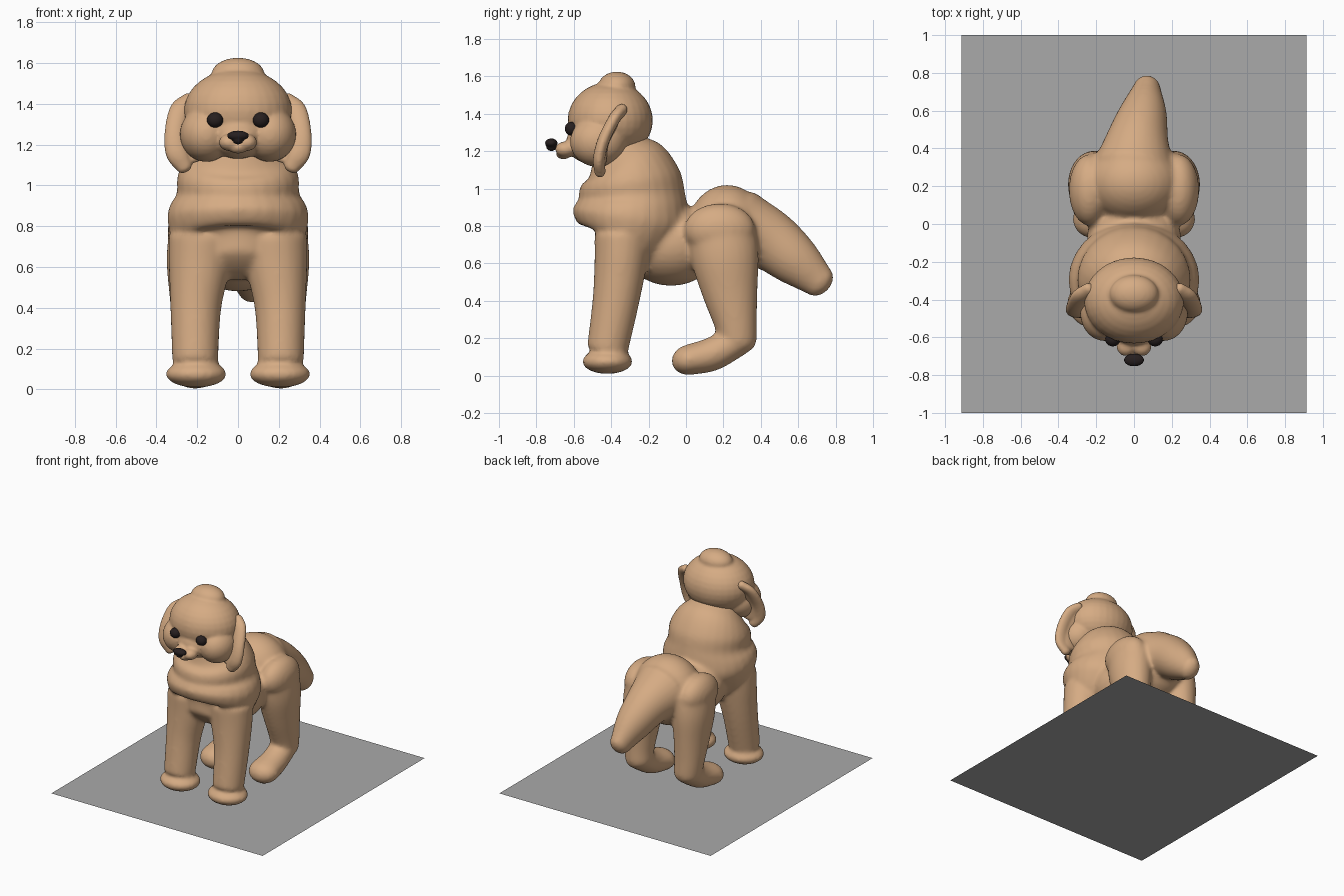
import bpy, bmesh, math
from mathutils import Vector, Matrix

old = bpy.data.objects.get("Cube")
if old:
    bpy.data.objects.remove(old, do_unlink=True)


def material(name, color, rough):
    m = bpy.data.materials.new(name)
    m.use_nodes = True
    m.diffuse_color = (*color, 1)
    bsdf = m.node_tree.nodes["Principled BSDF"]
    bsdf.inputs["Base Color"].default_value = (*color, 1)
    bsdf.inputs["Roughness"].default_value = rough
    return m


tan = material("tan fur", (0.67, 0.41, 0.23), 0.8)
black = material("soft black", (0.02, 0.014, 0.014), 0.4)
grey = material("grey floor", (0.4, 0.4, 0.4), 0.8)


def ball(bm, center, size, segments=32):
    mat = Matrix.Translation(center) @ Matrix.Diagonal((*size, 1))
    bmesh.ops.create_uvsphere(bm, u_segments=segments, v_segments=segments // 2,
                              radius=1, matrix=mat)


def spline(pts, steps=5):
    """Smooth curve through points holding x, y, z, side radius, depth radius."""
    p = [Vector(q) for q in pts]
    p = [p[0] * 2 - p[1]] + p + [p[-1] * 2 - p[-2]]
    out = []
    for a, b, c, d in zip(p, p[1:], p[2:], p[3:]):
        for i in range(steps):
            t = i / steps
            out.append((b * 2 + (c - a) * t + (a * 2 - b * 5 + c * 4 - d) * t**2
                        + (b * 3 - a - c * 3 + d) * t**3) / 2)
    return out + [p[-2]]


def tube(bm, pts, cap=0.6, n=28):
    """Closed tube of elliptical rings with rounded ends."""
    path = spline(pts)
    pos = [Vector(q[:3]) for q in path]
    rings = []
    last = len(path) - 1
    for i, q in enumerate(path):
        tangent = (pos[min(i + 1, last)] - pos[max(i - 1, 0)]).normalized()
        side = Vector((1, 0, 0))
        side = (side - tangent * side.dot(tangent)).normalized()
        depth = tangent.cross(side)
        length = cap * min(q[3], q[4])
        ring = (pos[i], side * q[3], depth * q[4])
        angles = [math.radians(a) for a in (80, 60, 40, 20)]
        ends = [(pos[i] + tangent * length * math.sin(a) * (-1 if i == 0 else 1),
                 ring[1] * math.cos(a), ring[2] * math.cos(a)) for a in angles]
        if i == 0:
            rings += ends
        rings.append(ring)
        if i == last:
            rings += ends[::-1]
    loops = [[bm.verts.new(c + s * math.cos(k * math.tau / n) + d * math.sin(k * math.tau / n))
              for k in range(n)] for c, s, d in rings]
    for a, b in zip(loops, loops[1:]):
        for k in range(n):
            bm.faces.new((a[k], a[(k + 1) % n], b[(k + 1) % n], b[k]))
    bm.faces.new(loops[0][::-1])
    bm.faces.new(loops[-1])


def finish(bm, name, mat, voxel=0, smooth=0):
    bmesh.ops.recalc_face_normals(bm, faces=bm.faces)
    for f in bm.faces:
        f.smooth = True
    me = bpy.data.meshes.new(name)
    bm.to_mesh(me)
    bm.free()
    me.materials.append(mat)
    ob = bpy.data.objects.new(name, me)
    bpy.context.collection.objects.link(ob)
    if voxel:
        r = ob.modifiers.new("blend", "REMESH")
        r.mode = 'VOXEL'
        r.voxel_size = voxel
        r.use_smooth_shade = True
        s = ob.modifiers.new("soften", "SMOOTH")
        s.factor = 0.5
        s.iterations = smooth
    return ob


# Body: chest ruff in two tiers, belly, rump, tail
bm = bmesh.new()
tube(bm, [(0, -0.40, 0.62, 0.16, 0.12), (0, -0.33, 0.70, 0.30, 0.23),
          (0, -0.30, 0.82, 0.345, 0.31), (0, -0.29, 0.90, 0.335, 0.30),
          (0, -0.29, 0.96, 0.30, 0.285), (0, -0.30, 1.04, 0.298, 0.275),
          (0, -0.32, 1.12, 0.26, 0.235), (0, -0.36, 1.20, 0.18, 0.16)], cap=0.3)
ball(bm, (0, -0.08, 0.70), (0.25, 0.26, 0.22))
ball(bm, (0, 0.22, 0.76), (0.26, 0.22, 0.26))
tube(bm, [(0, 0.30, 0.78, 0.22, 0.21), (0.02, 0.45, 0.72, 0.165, 0.165),
          (0.05, 0.59, 0.61, 0.125, 0.135), (0.068, 0.71, 0.505, 0.075, 0.09)], cap=0.9)

# Legs
for s in (-1, 1):
    tube(bm, [(s * 0.18, -0.34, 0.74, 0.16, 0.15), (s * 0.19, -0.35, 0.60, 0.15, 0.14),
              (s * 0.207, -0.375, 0.40, 0.125, 0.125),
              (s * 0.21, -0.42, 0.14, 0.112, 0.11)], cap=0.2)
    ball(bm, (s * 0.205, -0.42, 0.075), (0.15, 0.135, 0.066))
    tube(bm, [(s * 0.20, 0.19, 0.77, 0.14, 0.185), (s * 0.21, 0.21, 0.62, 0.14, 0.18),
              (s * 0.215, 0.235, 0.45, 0.12, 0.15), (s * 0.215, 0.265, 0.28, 0.105, 0.115),
              (s * 0.21, 0.275, 0.19, 0.10, 0.105)], cap=0.8)
    tube(bm, [(s * 0.21, 0.27, 0.185, 0.095, 0.085), (s * 0.21, 0.14, 0.115, 0.10, 0.09),
              (s * 0.21, 0.02, 0.085, 0.115, 0.082)], cap=1.2)
    ball(bm, (s * 0.235, 0.18, 0.78), (0.11, 0.19, 0.14))
finish(bm, "body", tan, 0.014, 8)

# Head: skull, topknot, cheeks, muzzle and chin
bm = bmesh.new()
ball(bm, (0, -0.405, 1.365), (0.265, 0.228, 0.205))
ball(bm, (0, -0.37, 1.545), (0.13, 0.10, 0.08))
ball(bm, (0, -0.655, 1.185), (0.05, 0.04, 0.03))
for s in (-1, 1):
    ball(bm, (s * 0.155, -0.47, 1.25), (0.13, 0.15, 0.135))
    ball(bm, (s * 0.042, -0.645, 1.21), (0.052, 0.055, 0.042))
ball(bm, (0, -0.50, 1.25), (0.15, 0.14, 0.12))
finish(bm, "head", tan, 0.011, 4)

# Ears: thin flap with a thicker hanging rim
for s, side in ((1, "left"), (-1, "right")):
    bm = bmesh.new()
    tube(bm, [(s * 0.235, -0.345, 1.42, 0.04, 0.032), (s * 0.285, -0.385, 1.37, 0.05, 0.032),
              (s * 0.31, -0.44, 1.26, 0.05, 0.032), (s * 0.30, -0.465, 1.16, 0.055, 0.032),
              (s * 0.262, -0.46, 1.09, 0.04, 0.03)], cap=0.9)
    tube(bm, [(s * 0.20, -0.36, 1.38, 0.06, 0.022), (s * 0.23, -0.43, 1.25, 0.09, 0.022),
              (s * 0.24, -0.45, 1.13, 0.06, 0.022)], cap=0.9)
    finish(bm, side + "_ear", tan, 0.009, 4)

# Eyes
for s, side in ((1, "left"), (-1, "right")):
    bm = bmesh.new()
    ball(bm, (s * 0.112, -0.612, 1.32), (0.04, 0.036, 0.037), 24)
    finish(bm, side + "_eye", black)

# Nose: wide on top, narrow point below
bm = bmesh.new()
ball(bm, (0, -0.72, 1.243), (0.054, 0.034, 0.025), 24)
ball(bm, (0, -0.72, 1.224), (0.026, 0.028, 0.024), 24)
finish(bm, "nose", black, 0.005, 4)

# Floor sheet
bm = bmesh.new()
bmesh.ops.create_grid(bm, x_segments=1, y_segments=1, size=1,
                      matrix=Matrix.Diagonal((0.913, 1, 1, 1)))
finish(bm, "floor", grey)
